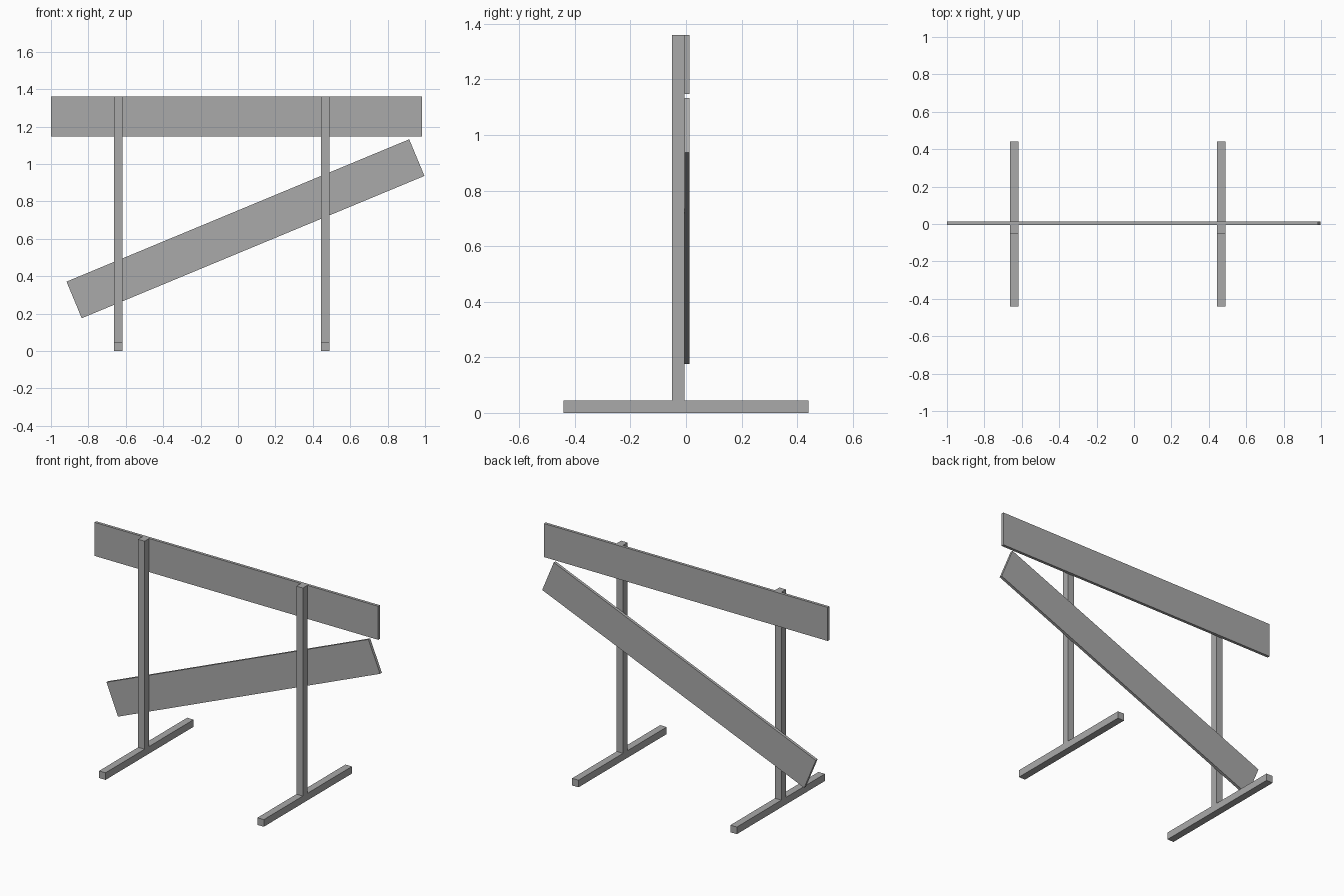
import bpy
import math

if "Cube" in bpy.data.objects:
    bpy.data.objects.remove(bpy.data.objects["Cube"])

# Single flat grey for the whole barrier
grey = bpy.data.materials.new("plain_grey")
grey.diffuse_color = (0.4, 0.4, 0.4, 1)
grey.use_nodes = True
grey.node_tree.nodes["Principled BSDF"].inputs["Base Color"].default_value = grey.diffuse_color


def box(name, center, size, tilt=0):
    """Box of a given size, tilted in the x-z plane."""
    bpy.ops.mesh.primitive_cube_add(size=1, location=center, rotation=(0, -tilt, 0))
    ob = bpy.context.object
    ob.name = name
    ob.scale = size
    bpy.ops.object.transform_apply(location=False, rotation=False, scale=True)
    ob.data.materials.append(grey)
    return ob


WOOD = 0.045      # square section of posts and feet
HEIGHT = 1.36
BOARD_Y, BOARD_T, BOARD_W, BOARD_L = 0.004, 0.018, 0.212, 1.984

# Two T-shaped stands: a long foot with an upright post
for side, x in (("left", -0.641), ("right", 0.466)):
    box(f"{side}_foot", (x, 0, WOOD / 2), (WOOD, 0.88, WOOD))
    box(f"{side}_post", (x, -0.005 - WOOD / 2, (HEIGHT + WOOD) / 2),
        (WOOD, WOOD, HEIGHT - WOOD))

# Level board along the top and sloping board below, on the back of the posts
box("top_board", (-0.008, BOARD_Y, HEIGHT - BOARD_W / 2), (BOARD_L, BOARD_T, BOARD_W))
box("sloping_board", (0.04, BOARD_Y, 0.654), (BOARD_L, BOARD_T, BOARD_W),
    math.radians(22.55))
